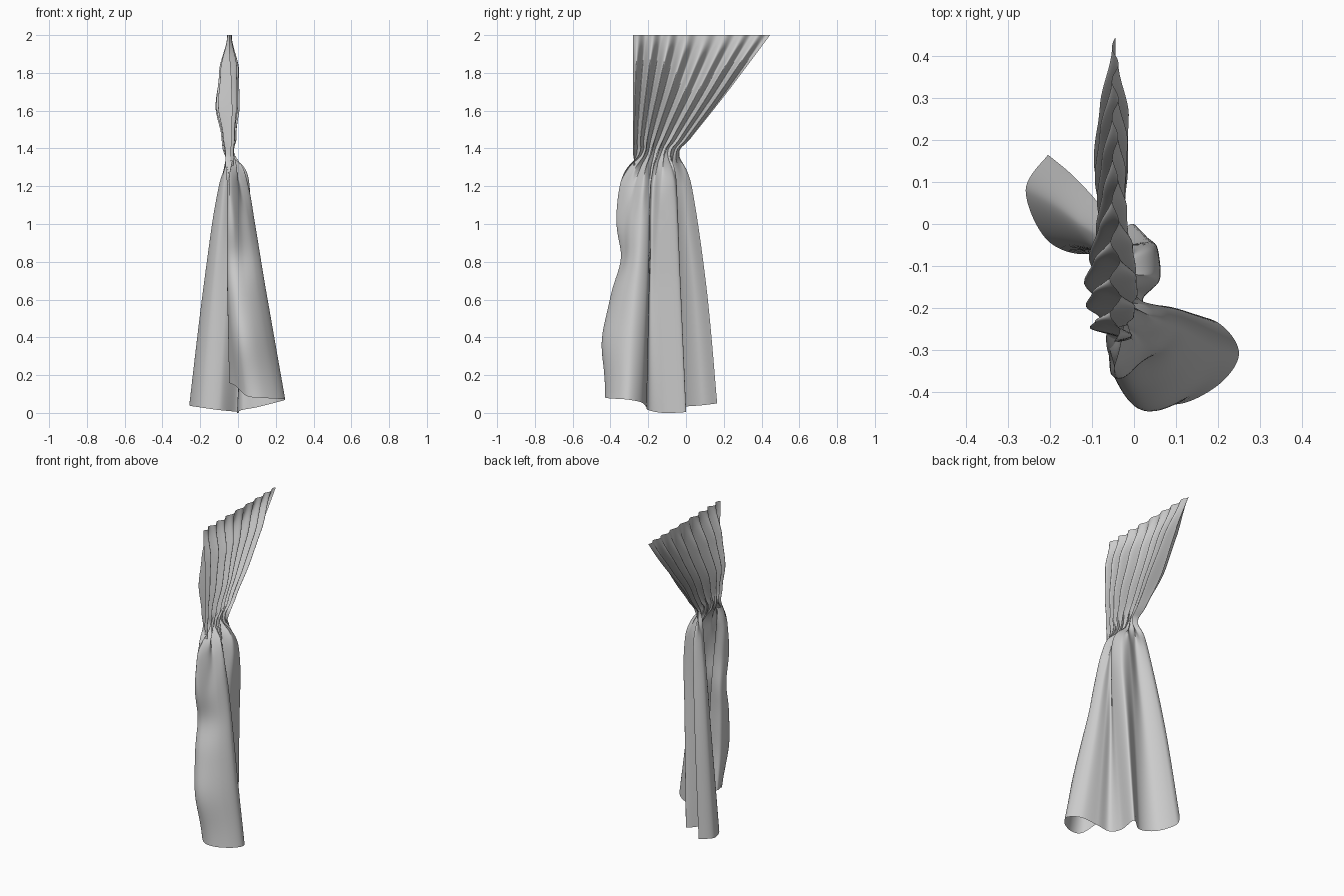
import bpy, bmesh, math

if "Cube" in bpy.data.objects:
    bpy.data.objects.remove(bpy.data.objects["Cube"])

# Hem outline (x, y, z), following the cloth from its front edge to its back edge
HEM = [(.05, -.25, .13), (-.045, -.25, .16), (-.01, -.34, .14), (.045, -.415, .09),
       (.12, -.425, .08), (.21, -.375, .075), (.25, -.305, .07), (.20, -.235, .055),
       (.10, -.21, .03), (.02, -.20, .015), (-.005, -.12, 0), (0, 0, .005),
       (-.10, -.07, .015), (-.205, -.04, .03), (-.258, .08, .04), (-.205, .165, .05)]
# Section half way down the skirt and at the shoulder just under the tie (x, y)
MID = [(.02, -.27), (-.05, -.28), (-.05, -.36), (-.01, -.395), (.05, -.38), (.11, -.335),
       (.148, -.27), (.12, -.21), (.06, -.195), (.015, -.19), (.025, -.14), (.03, -.03),
       (-.06, -.06), (-.14, -.05), (-.185, .04), (-.14, .11)]
SHOULDER = [(-.03, -.26), (-.05, -.30), (-.055, -.345), (-.03, -.345), (0, -.29), (.03, -.26),
            (.05, -.22), (.035, -.19), (.01, -.185), (.02, -.165), (.055, -.13), (.05, -.06),
            (-.01, -.05), (-.07, -.07), (-.105, -.02), (-.07, .03)]
# Depth of the gathered pleats by height
PLEAT = [(2, .012), (1.8, .055), (1.62, .068), (1.47, .045), (1.36, .03), (1.2, .008), (1, 0), (-1, 0)]
NU, NV, PLEATS = 256, 130, 8


def spline(pts, t):
    """Catmull-Rom point at t in 0..1."""
    n = len(pts) - 1
    s = t * n
    i = min(int(s), n - 1)
    f = s - i
    p0, p1, p2, p3 = (pts[min(max(k, 0), n)] for k in (i - 1, i, i + 1, i + 2))
    return [b + .5 * f * (c - a + f * (2 * a - 5 * b + 4 * c - d + f * (3 * (b - c) + d - a)))
            for a, b, c, d in zip(p0, p1, p2, p3)]


def bell(x, centre, width):
    return math.exp(-((x - centre) / width) ** 2)


def pleat_depth(z):
    for (z0, a0), (z1, a1) in zip(PLEAT, PLEAT[1:]):
        if z >= z1:
            f = min(1, max(0, (z0 - z) / (z0 - z1)))
            f = f * f * (3 - 2 * f)
            return a0 + (a1 - a0) * f
    return 0


def column(u):
    """One strip of cloth from the rail down to the hem."""
    def straight(back, z):
        return (-.045, -.28 + (back + .28) * u, z)
    keys = [straight(.445, 2), straight(.22, 1.7), straight(.03, 1.46), straight(-.035, 1.37),
            spline(SHOULDER, u) + [1.2], spline(MID, u) + [.65], spline(HEM, u)]
    out = []
    for j in range(NV + 1):
        x, y, z = spline(keys, j / NV)
        phase = 2 * math.pi * PLEATS * u + .5 * math.sin(5 * z + 4 * u) + 1.2 * math.sin(6 * u)
        a = pleat_depth(z) * (1 - .45 * u) * (.9 + .2 * math.sin(9 * u + 3 * z))
        x += a * math.sin(phase) - .01 * bell(z, 1.62, .15)
        y += .009 * bell(z, 1.38, .1) * math.sin(2 * phase) * math.sin(math.pi * u)
        # dent and swell in the front fold
        front = bell(u, .2, .14)
        y += front * (.04 * bell(z, .82, .13) - .035 * bell(z, .38, .17))
        out.append((x, y, z))
    return out


# Tied curtain: one sheet of cloth
bm = bmesh.new()
grid = [[bm.verts.new(p) for p in column(i / NU)] for i in range(NU + 1)]
for a, b in zip(grid, grid[1:]):
    for j in range(NV):
        bm.faces.new((a[j], a[j + 1], b[j + 1], b[j]))
mesh = bpy.data.meshes.new("curtain")
bm.to_mesh(mesh)
bm.free()
mesh.shade_smooth()
curtain = bpy.data.objects.new("curtain", mesh)
bpy.context.collection.objects.link(curtain)
